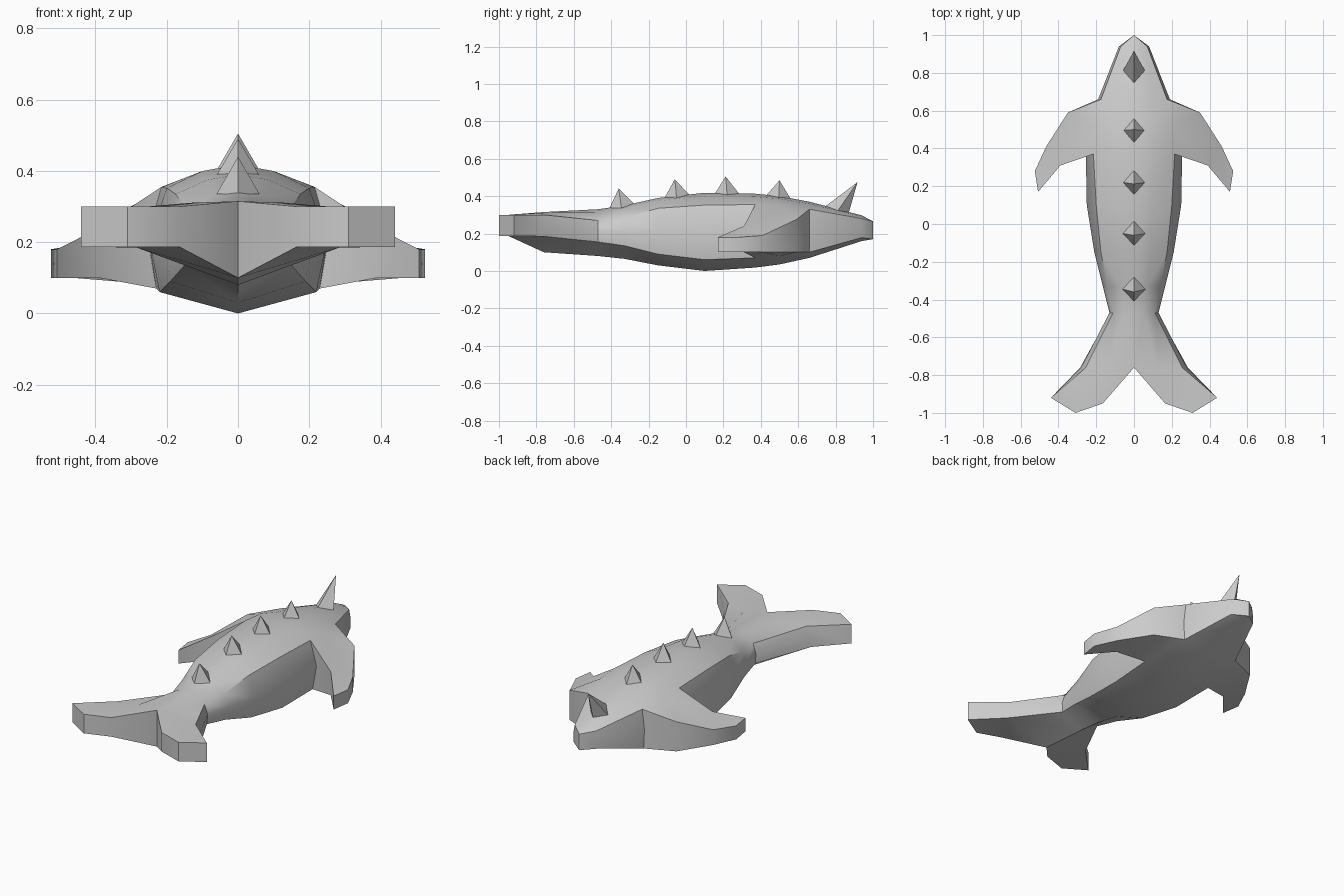
import bpy, bmesh, math

if "Cube" in bpy.data.objects:
    bpy.data.objects.remove(bpy.data.objects["Cube"])

skin = bpy.data.materials.new("plain grey")
skin.diffuse_color = (0.6, 0.6, 0.6, 1)
skin.use_nodes = True
skin.node_tree.nodes["Principled BSDF"].inputs["Base Color"].default_value = skin.diffuse_color


class Builder:
    """Mesh builder that mirrors every face across x = 0 and welds equal points."""

    def __init__(self):
        self.bm = bmesh.new()
        self.cache = {}

    def vert(self, p, s):
        key = (round(p[0] * s, 4) + 0.0, round(p[1], 4), round(p[2], 4))
        if key not in self.cache:
            self.cache[key] = self.bm.verts.new(key)
        return self.cache[key]

    def face(self, *pts):
        for s in (1, -1):
            self.bm.faces.new([self.vert(p, s) for p in pts])

    def finish(self, name, angle):
        bmesh.ops.recalc_face_normals(self.bm, faces=self.bm.faces)
        mesh = bpy.data.meshes.new(name)
        self.bm.to_mesh(mesh)
        self.bm.free()
        mesh.materials.append(skin)
        ob = bpy.data.objects.new(name, mesh)
        bpy.context.collection.objects.link(ob)
        bpy.ops.object.select_all(action='DESELECT')
        ob.select_set(True)
        bpy.context.view_layer.objects.active = ob
        if angle:
            bpy.ops.object.shade_smooth_by_angle(angle=math.radians(angle))
        return ob


def station(y, wu, wm, wl, zb, zl, zu, zt):
    """Half section: belly ridge, lower edge, bulge, upper edge, back, spine."""
    return [(0, y, zb), (wl, y, zl), (wm, y, (zl + zu) / 2), (wu, y, zu),
            (wu * 0.5, y, zu + 0.72 * (zt - zu)), (0, y, zt)]


def slab(outline, tops, bottoms):
    """Upper and lower points of a fin outline."""
    return ([(x, y, z) for (x, y), z in zip(outline, tops)],
            [(x, y, z) for (x, y), z in zip(outline, bottoms)])


body = Builder()
S = [station(*r) for r in (
    (0.94, .07, .08, .08, .16, .178, .28, .297),
    (0.66, .175, .19, .185, .07, .10, .33, .37),
    (0.50, .205, .235, .22, .035, .08, .35, .40),
    (0.37, .215, .255, .23, .018, .07, .355, .413),
    (0.10, .20, .25, .22, .0, .06, .352, .418),
    (-0.15, .175, .21, .19, .03, .09, .335, .39),
    (-0.33, .14, .165, .15, .065, .135, .285, .35),
    (-0.47, .11, .13, .125, .08, .155, .27, .33),
    (-0.76, .255, .28, .285, .10, .185, .30, .315))]

# Trunk: the side walls are left open where the side fins grow out
for i in range(len(S) - 1):
    for j in range(5):
        if i in (1, 2) and j in (1, 2):
            continue
        body.face(S[i][j], S[i][j + 1], S[i + 1][j + 1], S[i + 1][j])

# Snout
B, L, M, U, Q, C = S[0]
tip_t, tip_b = (0, 1, .265), (0, 1, .17)
body.face(C, Q, tip_t)
body.face(Q, U, tip_t)
body.face(U, M, L, tip_b, tip_t)
body.face(L, B, tip_b)

# Side fins
t, b = slab([(.35, .59), (.465, .41), (.525, .28), (.508, .17), (.39, .31)],
            [.275, .19, .18, .18, .24], [.10] * 5)
for k, f in ((3, t), (1, b)):
    r0, r1, r2 = S[1][k], S[2][k], S[3][k]
    body.face(r0, f[0], r1)
    body.face(r1, f[0], f[1])
    body.face(r1, f[1], f[4], r2)
    body.face(f[1], f[2], f[3], f[4])
for i in range(4):
    body.face(t[i], t[i + 1], b[i + 1], b[i])
body.face(S[1][1], S[1][2], S[1][3], t[0], b[0])
body.face(S[3][1], S[3][2], S[3][3], t[4], b[4])

# Tail flukes
B, L, M, U, Q, C = S[-1]
t, b = slab([(.44, -.92), (.31, -1.0), (.165, -.95)], [.30] * 3, [.187] * 3)
body.face(C, Q, t[2])
body.face(Q, U, t[2])
body.face(U, t[0], t[1], t[2])
body.face(B, L, b[2])
body.face(L, b[0], b[1], b[2])
body.face(L, M, U, t[0], b[0])
for i in range(2):
    body.face(t[i], t[i + 1], b[i + 1], b[i])
body.face(t[2], C, B, b[2])
body.finish("body", 35)

# Back spikes: tail-side base, head-side base, apex (y, z each)
for n, (y0, z0, y1, z1, ya, za) in enumerate((
        (-.41, .335, -.28, .36, -.36, .44),
        (-.115, .39, .015, .41, -.06, .49),
        (.155, .415, .285, .412, .212, .505),
        (.43, .405, .56, .385, .50, .485),
        (.745, .345, .87, .31, .917, .475))):
    spike = Builder()
    side = (.06, (y0 + y1) / 2, (z0 + z1) / 2 - .012)
    back, front, apex = (0, y0, z0), (0, y1, z1), (0, ya, za)
    spike.face(back, side, apex)
    spike.face(side, front, apex)
    spike.face(back, side, front)
    spike.finish("back_spike_%d" % (n + 1), 0)
